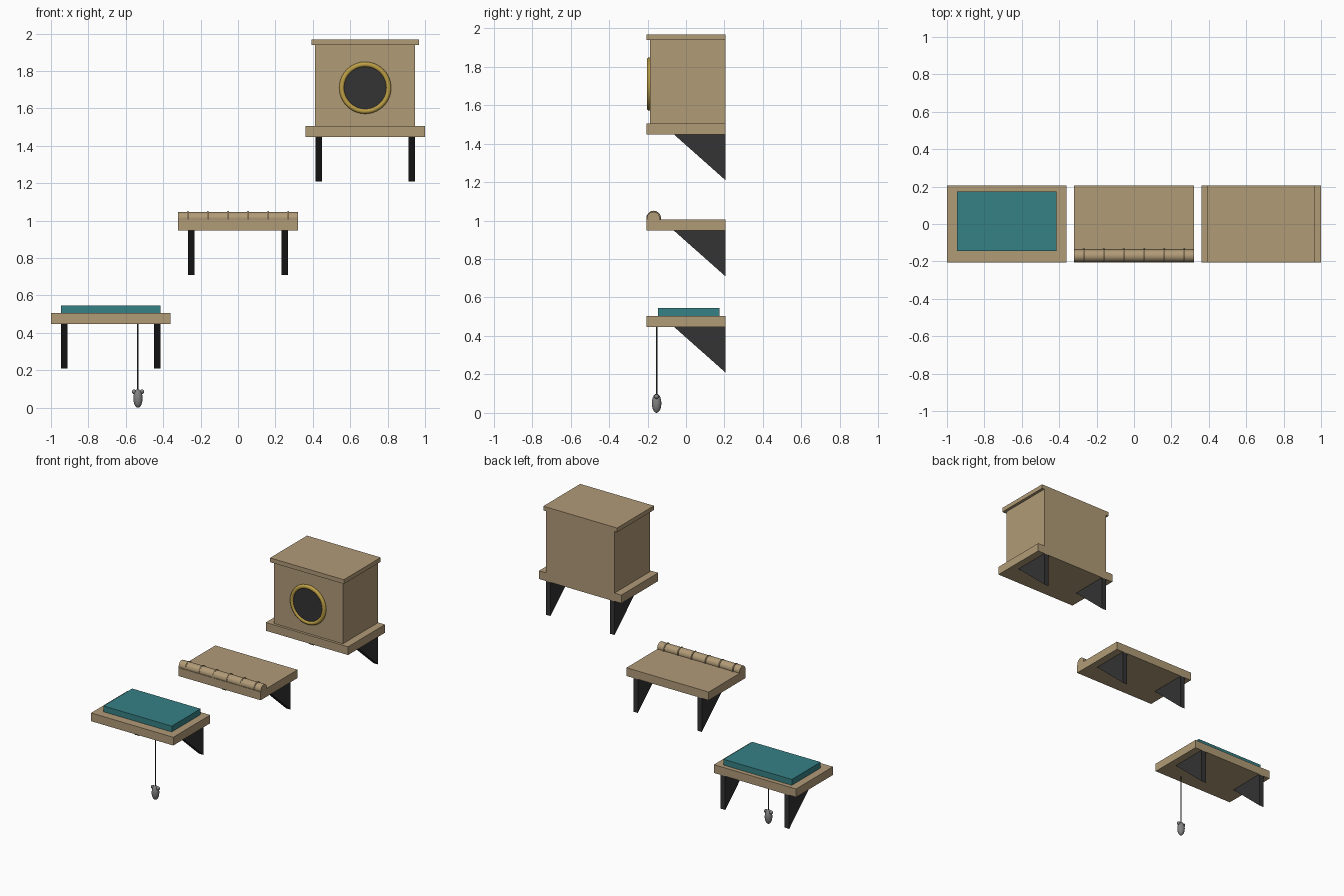
import bpy, math

if "Cube" in bpy.data.objects:
    bpy.data.objects.remove(bpy.data.objects["Cube"])

def material(name, rgb):
    m = bpy.data.materials.new(name)
    m.diffuse_color = (*rgb, 1)
    m.use_nodes = True
    m.node_tree.nodes["Principled BSDF"].inputs["Base Color"].default_value = m.diffuse_color
    return m

WOOD = material("oak wood", (0.44, 0.328, 0.185))
TEAL = material("teal fabric", (0.037, 0.22, 0.24))
BLACK = material("black metal", (0.033, 0.033, 0.033))
GOLD = material("brass", (0.50, 0.34, 0.06))
GREY = material("grey plush", (0.22, 0.22, 0.22))
CORD = material("dark cord", (0.05, 0.05, 0.05))

def mesh_object(name, verts, faces, mat):
    me = bpy.data.meshes.new(name)
    me.from_pydata(verts, [], faces)
    me.materials.append(mat)
    ob = bpy.data.objects.new(name, me)
    bpy.context.collection.objects.link(ob)
    return ob

def box(name, x, y, z, mat):
    """Box from (min, max) pairs."""
    v = [(a, b, c) for a in x for b in y for c in z]
    f = [(0, 1, 3, 2), (4, 6, 7, 5), (0, 4, 5, 1),
         (2, 3, 7, 6), (0, 2, 6, 4), (1, 5, 7, 3)]
    return mesh_object(name, v, f, mat)

def finish(name, mat, smooth=True):
    ob = bpy.context.object
    ob.name = name
    ob.data.materials.append(mat)
    if smooth:
        bpy.ops.object.shade_smooth_by_angle(angle=math.radians(40))
    return ob

def cylinder(name, r, depth, loc, rot, mat, n=32):
    bpy.ops.mesh.primitive_cylinder_add(vertices=n, radius=r, depth=depth,
                                        location=loc, rotation=rot)
    return finish(name, mat)

def ring(name, major, minor, loc, rot, mat, n=32, m=8):
    bpy.ops.mesh.primitive_torus_add(major_radius=major, minor_radius=minor,
                                     major_segments=n, minor_segments=m,
                                     location=loc, rotation=rot)
    return finish(name, mat)

def ball(name, loc, scale, mat):
    bpy.ops.mesh.primitive_uv_sphere_add(segments=16, ring_count=10, radius=1,
                                         location=loc)
    bpy.context.object.scale = scale
    return finish(name, mat)

def bracket(name, x, z):
    """Triangular wall bracket hanging below height z."""
    tri = [(-0.062, z), (0.205, z), (0.205, z - 0.237)]
    v = [(x + s, y, h) for s in (-0.0175, 0.0175) for y, h in tri]
    f = [(0, 2, 1), (3, 4, 5), (0, 1, 4, 3), (1, 2, 5, 4), (2, 0, 3, 5)]
    return mesh_object(name, v, f, BLACK)

SIDE, FRONT = (0, math.pi / 2, 0), (math.pi / 2, 0, 0)

# Three stepped shelves, each on two brackets
for label, cx, z in (("low", -0.68, 0.447), ("middle", 0, 0.947), ("high", 0.68, 1.447)):
    box(label + "_shelf", (cx - 0.32, cx + 0.32), (-0.205, 0.205), (z, z + 0.058), WOOD)
    for s, side in ((-1, "left"), (1, "right")):
        bracket(f"{label}_{side}_bracket", cx + s * 0.249, z)

# Low shelf: cushion and hanging toy mouse
box("cushion", (-0.946, -0.414), (-0.145, 0.175), (0.505, 0.546), TEAL)
TX, TY = -0.535, -0.153
cylinder("toy_cord", 0.004, 0.357, (TX, TY, 0.2685), (0, 0, 0), CORD, 8)
ball("toy_body", (TX, TY, 0.05), (0.025, 0.025, 0.05), GREY)
for s, side in ((-1, "left"), (1, "right")):
    ball(f"toy_{side}_ear", (TX + s * 0.021, TY, 0.085), (0.012, 0.012, 0.012), GREY)

# Middle shelf: scratching roll with rope rings
cylinder("scratch_roll", 0.033, 0.64, (0, -0.170, 1.013), SIDE, WOOD, 16)
for i in range(6):
    ring(f"roll_ring_{i + 1}", 0.033, 0.005, (-0.2675 + i * 0.107, -0.168, 1.013),
         SIDE, WOOD, 20, 6)

# High shelf: cubby house with lid and round doorway
box("cubby_body", (0.413, 0.947), (-0.187, 0.205), (1.505, 1.938), WOOD)
box("cubby_lid", (0.393, 0.967), (-0.205, 0.205), (1.938, 1.968), WOOD)
cylinder("doorway", 0.12, 0.012, (0.68, -0.190, 1.71), FRONT, BLACK, 40)
ring("doorway_rim", 0.125, 0.014, (0.68, -0.190, 1.71), FRONT, GOLD, 40, 10)
